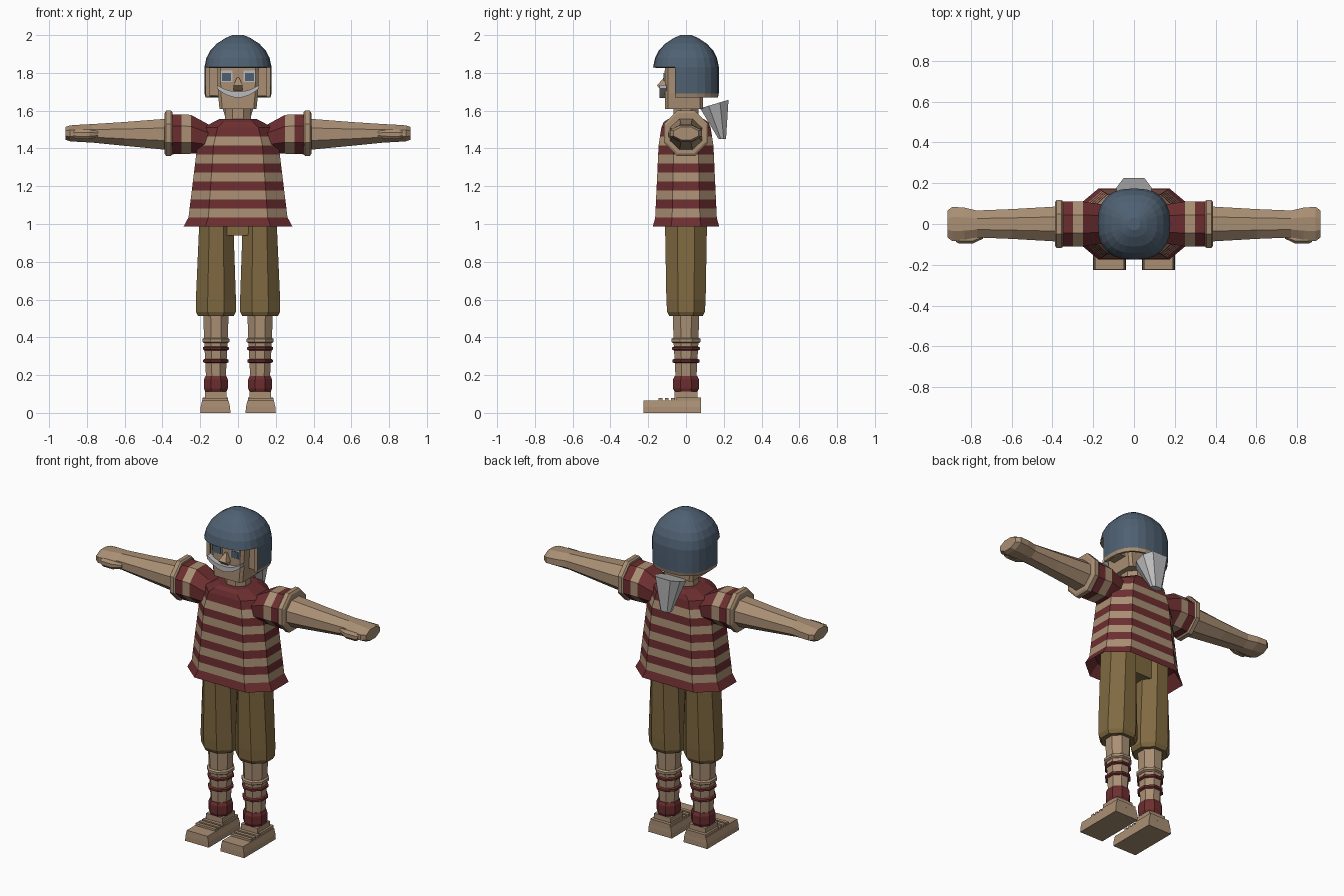
import bpy, bmesh, math

cube = bpy.data.objects.get("Cube")
if cube:
    bpy.data.objects.remove(cube, do_unlink=True)


def material(name, r, g, b):
    m = bpy.data.materials.new(name)
    m.use_nodes = True
    m.diffuse_color = (r, g, b, 1)
    m.node_tree.nodes["Principled BSDF"].inputs["Base Color"].default_value = (r, g, b, 1)
    return m


TAN = material("tan", .40, .275, .175)
RED = material("dark red", .15, .027, .029)
BROWN = material("olive brown", .215, .143, .053)
BLUE = material("slate blue", .078, .118, .168)
GREY = material("light grey", .50, .50, .51)


def section(a, b):
    """Eight-sided cross-section in unit size with chamfered corners."""
    return [(1, -b), (1, b), (a, 1), (-a, 1), (-1, b), (-1, -b), (-a, -1), (a, -1)]


OCT = section(.41, .41)
BODY = section(.6, .45)
SQUARE = [(1, -1), (1, 1), (-1, 1), (-1, -1)]


def finish(name, bm, mats):
    bmesh.ops.recalc_face_normals(bm, faces=bm.faces[:])
    mesh = bpy.data.meshes.new(name)
    bm.to_mesh(mesh)
    bm.free()
    for m in mats:
        mesh.materials.append(m)
    obj = bpy.data.objects.new(name, mesh)
    bpy.context.scene.collection.objects.link(obj)
    return obj


def loft(name, axis, shape, rings, mats, bands=None):
    """Skin rings (position, centre, centre, half size, half size) along x or z."""
    bm = bmesh.new()
    loops = []
    for pos, c1, c2, h1, h2 in rings:
        loop = []
        for u, v in shape:
            p, q = c1 + h1 * u, c2 + h2 * v
            loop.append(bm.verts.new((p, q, pos) if axis == "z" else (pos, p, q)))
        loops.append(loop)
    n = len(shape)
    for k, (lo, hi) in enumerate(zip(loops, loops[1:])):
        for i in range(n):
            j = (i + 1) % n
            f = bm.faces.new((lo[i], lo[j], hi[j], hi[i]))
            f.material_index = bands[k] if bands else 0
    for k, loop in ((0, loops[0]), (-1, loops[-1])):
        f = bm.faces.new(loop)
        f.material_index = bands[k] if bands else 0
    return finish(name, bm, mats)


def box(name, x, y, z, mat):
    mid, half = (lambda r: (r[0] + r[1]) / 2), (lambda r: (r[1] - r[0]) / 2)
    return loft(name, "z", SQUARE, [(h, mid(x), mid(y), half(x), half(y)) for h in z], [mat])


# Striped shirt: flared hem, straight bands, sloping yoke and recessed underside
def shirt_size(z):
    if z < 1.0:
        return .288, .175
    if z < 1.42:
        t = (z - 1.035) / .385
        return .262 - .047 * t, .163 - .018 * t
    t = (z - 1.42) / .092
    return .215 - .035 * t, .145 - .015 * t


rings, bands = [(1.06, 0, 0, .24, .14)], [0]
for k in range(12):
    z = .987 + k * .0477
    rings.append((z, 0, 0, *shirt_size(z)))
    bands.append(k % 2 if k < 11 else 0)
rings += [(1.54, 0, 0, .13, .118), (1.555, 0, 0, .1, .095)]
bands.append(0)
loft("striped_shirt", "z", BODY, rings, [RED, TAN], bands)

# Neck and head
loft("neck", "z", OCT, [(1.5, 0, 0, .07, .065), (1.64, 0, 0, .07, .065)], [TAN])
loft("head", "z", section(.85, .85),
     [(1.61, 0, -.01, .098, .1), (1.69, 0, -.01, .106, .1), (1.88, 0, -.01, .112, .1)], [TAN])
loft("nose", "z", SQUARE, [(1.708, 0, -.11, .024, .02), (1.732, 0, -.122, .025, .032),
                           (1.775, 0, -.11, .006, .008)], [TAN])
whiskers = []
for i in range(-6, 7):
    t = i / 6
    whiskers.append((.112 * t, -.122, 1.685 + .042 * t * t, .018, .017 - .007 * abs(t)))
loft("moustache", "x", SQUARE, whiskers, [GREY])

# Helmet: rounded-square dome with the lower front cut away and a tan edge
SEGS = 24
profile = [(1.67, .172), (1.69, .177), (1.76, .178), (1.83, .178), (1.88, .167), (1.92, .146),
           (1.955, .112), (1.985, .065), (2.0, .03)]
bm = bmesh.new()
loops = []
for z, r in profile:
    loop = []
    for i in range(SEGS):
        a = math.tau * i / SEGS
        c, s = math.cos(a), math.sin(a)
        loop.append(bm.verts.new((r * math.copysign(abs(c) ** .8, c),
                                  r * .98 * math.copysign(abs(s) ** .8, s), z)))
    loops.append(loop)
for k in range(len(loops) - 1):
    for i in range(SEGS):
        j = (i + 1) % SEGS
        f = bm.faces.new((loops[k][i], loops[k][j], loops[k + 1][j], loops[k + 1][i]))
        f.material_index = 1 if k == 0 else 0
bm.faces.new(loops[-1])
cut = [f for f in bm.faces if f.calc_center_median().z < 1.83 and f.calc_center_median().y < -.05]
bmesh.ops.delete(bm, geom=cut, context="FACES")
helmet = finish("helmet", bm, [BLUE, TAN])
shell = helmet.modifiers.new("shell", "SOLIDIFY")
shell.thickness = .022
shell.offset = -1
shell.material_offset_rim = 1

# Gathered grey tuft hanging behind the neck, with a slanted top
tuft = loft("back_tuft", "z", section(.6, .4),
            [(1.45, 0, .192, .034, .02), (1.635, 0, .15, .085, .075)], [GREY])
for v in tuft.data.vertices:
    if v.co.z > 1.6:
        v.co.z += (v.co.y - .15) * .3

# Hips joining the shorts
box("shorts_hips", (-.17, .17), (-.085, .085), (.94, 1.08), BROWN)

for side, s in (("left", 1), ("right", -1)):
    def span(a, b):
        return tuple(sorted((s * a, s * b)))

    # Face details and ear pads
    box(side + "_eye_white", span(.029, .092), (-.115, -.108), (1.753, 1.812), GREY)
    box(side + "_eye", span(.036, .085), (-.119, -.111), (1.757, 1.799), BLUE)
    box(side + "_ear_pad", span(.1, .15), (-.045, .05), (1.68, 1.83), TAN)

    # Sleeve, cuff, arm and hand
    loft(side + "_sleeve", "x", OCT,
         [(s * .13, 0, 1.45, .09, .06), (s * .17, 0, 1.455, .098, .08), (s * .25, 0, 1.475, .11, .103),
          (s * .3, 0, 1.475, .11, .105), (s * .355, 0, 1.475, .11, .106)],
         [RED, TAN], [0, 0, 1, 0])
    loft(side + "_cuff", "x", OCT,
         [(s * .347, 0, 1.48, .11, .112), (s * .355, 0, 1.48, .117, .12),
          (s * .38, 0, 1.48, .117, .12), (s * .388, 0, 1.48, .105, .108)], [TAN])
    loft(side + "_arm", "x", OCT,
         [(s * .37, 0, 1.475, .086, .083), (s * .6, 0, 1.477, .073, .063), (s * .77, 0, 1.48, .066, .049),
          (s * .83, 0, 1.48, .08, .046), (s * .89, 0, 1.48, .084, .042), (s * .914, 0, 1.48, .066, .034)],
         [TAN])
    loft(side + "_thumb", "x", OCT,
         [(s * .74, -.06, 1.475, .012, .016), (s * .79, -.074, 1.475, .022, .026),
          (s * .855, -.074, 1.475, .022, .026), (s * .872, -.074, 1.475, .015, .016)], [TAN])

    # Shorts leg
    x = s * .117
    loft(side + "_shorts_leg", "z", OCT,
         [(.512, x, 0, .094, .088), (.535, x, 0, .106, .1), (.6, x, 0, .106, .104),
          (1.06, x * .98, 0, .088, .112)], [BROWN])

    # Shin with rolled sock bands
    loft(side + "_shin", "z", OCT, [(.08, x, 0, .052, .054), (.2, x, 0, .053, .056),
                                    (.38, x, 0, .062, .066), (.54, x, 0, .068, .07)], [TAN])
    for part, z0, z1, r, mat in (("sock_top", .37, .397, .072, TAN), ("upper_band", .331, .351, .069, RED),
                                 ("lower_band", .264, .286, .067, RED), ("ankle_band", .11, .196, .063, RED)):
        e = (z1 - z0) * .22
        loft(side + "_" + part, "z", OCT,
             [(z0, x, 0, r * .88, r * .95), (z0 + e, x, 0, r, r * 1.08),
              (z1 - e, x, 0, r, r * 1.08), (z1, x, 0, r * .88, r * .95)], [mat])

    # Sandal with straps and heel
    x = s * .12
    loft(side + "_sandal", "z", SQUARE, [(0, x, -.073, .08, .153), (.03, x, -.073, .078, .153),
                                         (.066, x, -.073, .07, .151)], [TAN])
    box(side + "_heel", span(.054, .186), (-.05, .079), (.05, .082), TAN)
    box(side + "_ankle_collar", span(.062, .174), (-.06, .06), (.07, .112), TAN)
    for i in range(3):
        y = -.145 + i * .033
        box(side + "_strap_%d" % (i + 1), span(.052, .188), (y, y + .02), (.06, .079), TAN)
